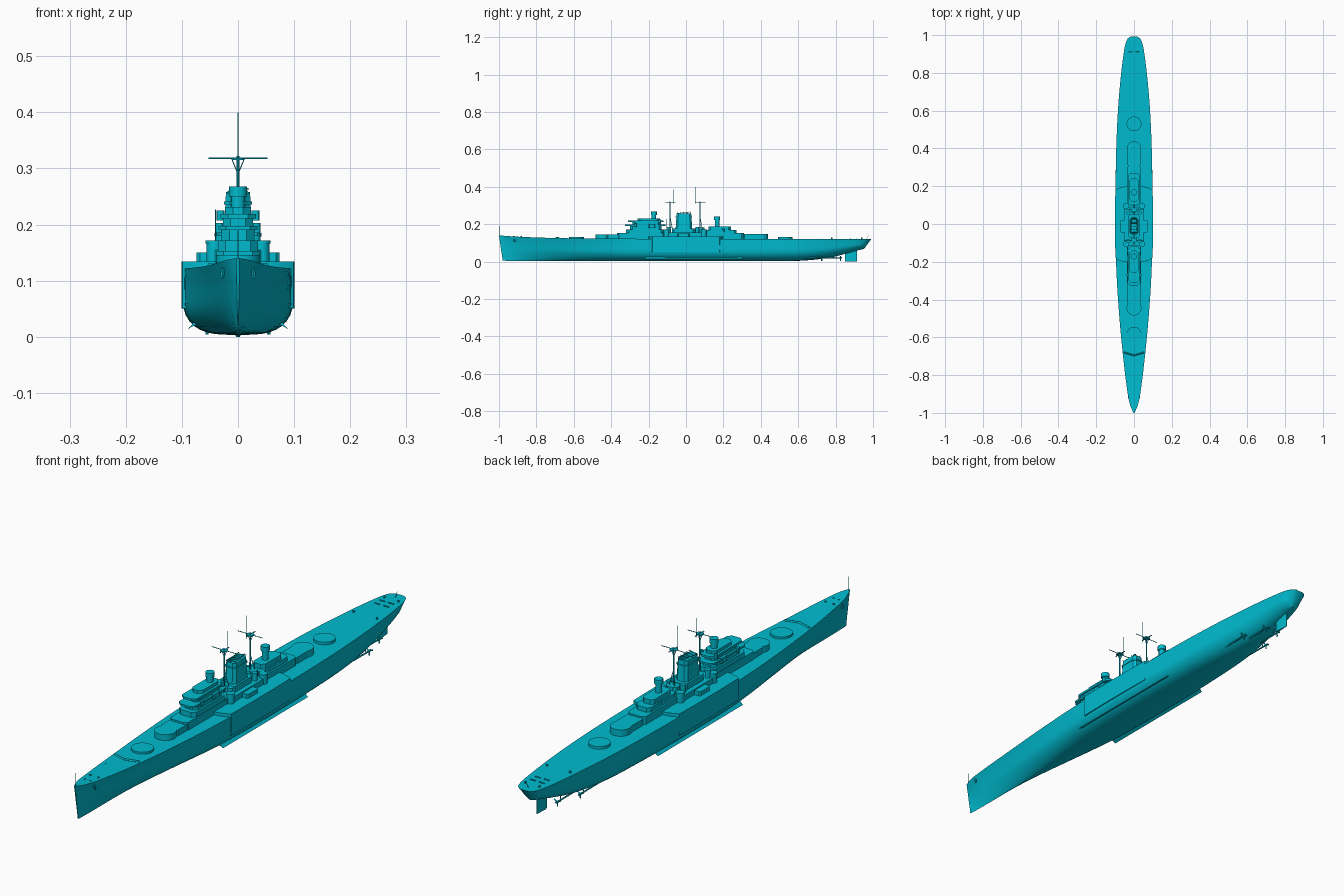
import bpy, bmesh, math
from mathutils import Vector

if "Cube" in bpy.data.objects:
    bpy.data.objects.remove(bpy.data.objects["Cube"])

paint = bpy.data.materials.new("teal_paint")
paint.diffuse_color = (0.0, 0.5, 0.63, 1)
paint.use_nodes = True
paint.node_tree.nodes["Principled BSDF"].inputs["Base Color"].default_value = paint.diffuse_color


def finish(name, bm, smooth=True):
    bmesh.ops.recalc_face_normals(bm, faces=bm.faces)
    me = bpy.data.meshes.new(name)
    bm.to_mesh(me)
    bm.free()
    ob = bpy.data.objects.new(name, me)
    bpy.context.collection.objects.link(ob)
    me.materials.append(paint)
    if smooth:
        bpy.ops.object.select_all(action='DESELECT')
        ob.select_set(True)
        bpy.context.view_layer.objects.active = ob
        bpy.ops.object.shade_smooth_by_angle(angle=math.radians(30))
    return ob


def loft(name, rings, closed=True):
    bm = bmesh.new()
    vs = [[bm.verts.new(p) for p in r] for r in rings]
    n = len(vs[0])
    for a, b in zip(vs, vs[1:]):
        for i in range(n):
            bm.faces.new((a[i], a[(i + 1) % n], b[(i + 1) % n], b[i]))
    bm.faces.new(vs[0])
    bm.faces.new(vs[-1])
    return finish(name, bm)


def prism(name, outline, z0, z1, taper=1.0):
    cy = sum(p[1] for p in outline) / len(outline)
    return loft(name, [[(x, y, z0) for x, y in outline],
                       [(x * taper, cy + (y - cy) * taper, z1) for x, y in outline]])


def house(name, y0, y1, w, z0, z1, c=0.012, taper=1.0, x=0):
    # deckhouse: rectangle with cut corners
    o = [(w, y0 + c), (w, y1 - c), (w - c, y1), (c - w, y1),
         (-w, y1 - c), (-w, y0 + c), (c - w, y0), (w - c, y0)]
    return prism(name, [(x + a, b) for a, b in o], z0, z1, taper)


def drum(name, x, y, r, z0, z1, n=32, taper=1.0):
    rings = []
    for z, k in ((z0, 1), (z1, taper)):
        rings.append([(x + r * k * math.cos(2 * math.pi * i / n),
                       y + r * k * math.sin(2 * math.pi * i / n), z) for i in range(n)])
    return loft(name, rings)


def rod(name, a, b, r=0.0015, n=6):
    a, b = Vector(a), Vector(b)
    q = (b - a).to_track_quat('Z', 'Y')
    return loft(name, [[p + q @ Vector((r * math.cos(2 * math.pi * i / n), r * math.sin(2 * math.pi * i / n), 0))
                        for i in range(n)] for p in (a, b)])


# Hull stations: y, deck half width, waterline half width, keel z, deck z, fullness, rake
ST = [(-1, .003, .002, .005, .140, 1, .02),
      (-.96, .02, .008, .004, .137, 1, .015),
      (-.9, .033, .017, .003, .133, 1.05, .005),
      (-.7, .058, .041, .003, .126, 1.2, 0),
      (-.45, .081, .071, .003, .123, 1.6, 0),
      (-.2, .095, .094, .003, .122, 2, 0),
      (.1, .098, .098, .003, .122, 2.1, 0),
      (.4, .094, .094, .003, .122, 2, 0),
      (.6, .085, .083, .004, .122, 1.8, 0),
      (.75, .073, .067, .018, .122, 1.6, 0),
      (.88, .058, .052, .045, .122, 1.5, -.015),
      (.95, .046, .040, .060, .122, 1.5, -.032),
      (.98, .034, .028, .065, .122, 1.5, -.04),
      (.992, .018, .013, .068, .122, 1.5, -.04)]


def station(i, t):
    # smooth curve through neighbouring stations
    s = [ST[min(max(i + k, 0), len(ST) - 1)] for k in (-1, 0, 1, 2)]
    out = []
    for col in range(7):
        p = [row[col] for row in s]
        h = p_y = s[2][0] - s[1][0]
        m1 = (p[2] - p[0]) / (s[2][0] - s[0][0]) * h
        m2 = (p[3] - p[1]) / (s[3][0] - s[1][0]) * h
        out.append((2*t**3 - 3*t*t + 1) * p[1] + (t**3 - 2*t*t + t) * m1
                   + (3*t*t - 2*t**3) * p[2] + (t**3 - t*t) * m2)
    out[0] = s[1][0] + h * t
    return out


def hull_ring(s):
    y, w, ww, kz, dz, p, rake = s
    half = []
    for u in (.015, .04, .08, .13, .2, .3, .4, .5, .65, .82, 1):
        v = min(u / .5, 1)
        x = ww * (1 - (1 - v) ** p) ** (1 / max(2 * p - 1, 1))
        if u > .5:
            x = ww + (w - ww) * ((u - .5) / .5) ** 1.3
        half.append((max(x, .001), y + rake * (1 - u), kz + (dz - kz) * u))
    return [(0, y + rake, kz)] + half + [(-a, b, c) for a, b, c in reversed(half)]


rings = [hull_ring(station(i, k / 5)) for i in range(len(ST) - 1) for k in range(5)]
rings.append(hull_ring(ST[-1]))
loft("hull", rings)

# Armour belt with raised midship deck and curved ends
side = [(.02, -.203), (.05, -.2), (.08, -.192), (.0985, -.18), (.1005, -.05), (.1005, .1),
        (.0985, .18), (.08, .19), (.05, .198), (.02, .2)]
prism("midship_belt", side + [(-x, y) for x, y in reversed(side)], .05, .134)

# Barbettes and their surrounding deckhouses
for n, y, r, z in (("front_low", -.585, .04, .132), ("front_high", -.445, .039, .146),
                   ("aft_high", .4, .038, .147), ("aft_low", .53, .039, .132)):
    drum(n + "_barbette", 0, y, r, .115, z, 40)
house("front_deckhouse", -.43, -.3, .036, .115, .146)
house("lower_deckhouse", -.37, .31, .038, .115, .153)
house("aft_deckhouse", .3, .4, .034, .115, .147)
house("midship_deckhouse", -.13, .11, .05, .115, .155, .02)

# Forward bridge tiers: y range, half width, z range
for i, (a, b, w, z0, z1) in enumerate((
        (-.32, -.12, .036, .15, .172), (-.30, -.13, .029, .17, .192),
        (-.325, -.11, .035, .19, .197), (-.285, -.135, .027, .195, .212),
        (-.31, -.12, .032, .211, .219), (-.26, -.14, .023, .218, .231))):
    house("bridge_tier_%d" % i, a, b, w, z0, z1, .014)

# Aft tiers
for i, (a, b, w, z0, z1) in enumerate((
        (.1, .27, .031, .15, .170), (.12, .24, .025, .168, .188),
        (.06, .10, .024, .15, .182))):
    house("aft_tier_%d" % i, a, b, w, z0, z1)

# Directors fore and aft
for n, y, z in (("front", -.172, .268), ("aft", .167, .24)):
    drum(n + "_director_stem", 0, y, .012, z - .06, z - .01, 24)
    drum(n + "_director_head", 0, y, .016, z - .018, z, 24)

# Funnel with rim and sunken mouth
house("funnel_base", -.075, .05, .032, .15, .178)
funnel = house("funnel", -.056, .034, .025, .17, .258, .011, .86)
bm = bmesh.new()
bm.from_mesh(funnel.data)
top = max(bm.faces, key=lambda f: f.calc_center_median().z)
bmesh.ops.inset_region(bm, faces=[top], thickness=.003)
bmesh.ops.translate(bm, vec=(0, 0, -.02), verts=top.verts)
bm.to_mesh(funnel.data)
bm.free()
house("funnel_collar", -.055, .033, .025, .236, .241, .011)
for i in range(5):
    y = -.045 + i * .0168
    rod("funnel_cage_%d" % i, (-.019, y, .258), (.019, y, .264))
for s in (-1, 1):
    rod("funnel_cage_side", (s * .017, -.046, .257), (s * .012, .024, .266))

# Mirrored side fittings
for s, n in ((-1, "left"), (1, "right")):
    for i, (x, y, r, z) in enumerate(((.042, -.105, .014, .172), (.042, .095, .014, .172),
                                      (.03, -.09, .01, .185), (.03, .06, .009, .185))):
        drum("%s_mount_%d" % (n, i), s * x, y, r, .13, z, 20)
        drum("%s_mount_rim_%d" % (n, i), s * x, y, r * 1.15, z - .006, z, 20)
    house(n + "_sponson", -.045, .02, .018, .125, .15, .006, x=s * .056)
    house(n + "_bridge_wing", -.2, -.165, .01, .18, .2, .004, x=s * .028)
    for i, (y, x, z) in enumerate(((-.27, .033, .197), (-.14, .031, .219), (.2, .026, .17))):
        drum("%s_tub_%d" % (n, i), s * x, y, .007, z - .012, z + .006, 12)
    # Bilge keel, shafts and screws
    loft(n + "_bilge_keel", [[(s * .074, y, .022), (s * .078, y, .026), (s * .09, y, .0135)]
                             for y in (-.22, .3)])
    for i, (x, y0, y1) in enumerate(((.055, .48, .72), (.027, .62, .82))):
        rod("%s_shaft_%d" % (n, i), (s * x, y0, .022), (s * x, y1, .02), .003, 8)
        rod("%s_strut_%d" % (n, i), (s * x, y1 - .015, .02), (s * x * .8, y1 - .01, .07), .002)
        rod("%s_hub_%d" % (n, i), (s * x, y1, .02), (s * x, y1 + .015, .02), .004, 8)
        for k in range(3):
            a = k * 2 * math.pi / 3 + .5
            c = Vector((s * x, y1 + .006, .02))
            rod("%s_blade_%d" % (n, i), c, c + Vector((math.cos(a), 0, math.sin(a))) * .016, .003, 4)
    # Deck bollards, stern racks and anchor gear
    for y, x in ((-.92, .012), (-.88, .018), (-.76, .035), (.78, .05), (.94, .03)):
        drum(n + "_bollard", s * x, y, .004, .118, .136 if y < -.8 else .128, 10)
    rod(n + "_anchor", (s * .026, -.92, .122), (s * .029, -.915, .105), .004)
    for y in (.88, .91):
        rod(n + "_stern_rack", (s * .008, y, .125), (s * .03, y, .125), .002)
    rod(n + "_breakwater", (0, -.695, .127), (s * .053, -.68, .127), .004, 4)

# Rudder
prism("rudder", [(0, .85), (.004, .865), (.001, .915), (-.001, .915), (-.004, .865)], 0, .06)

# Masts with yards, braces and radar frames
for n, y, tip, ty in (("front", -.085, .385, -.065), ("aft", .075, .4, .05)):
    rod(n + "_mast", (0, y, .15), (0, y, .322), .0028, 8)
    rod(n + "_topmast", (0, ty, .31), (0, ty, tip), .001)
    rod(n + "_mast_spreader", (0, y - .025, .318), (0, y + .03, .318), .0018)
    rod(n + "_yard", (-.053, y, .318), (.053, y, .318), .0013)
    for s in (-1, 1):
        rod(n + "_brace", (0, y, .29), (s * .012, y, .319), .001)
        rod(n + "_leg", (s * .016, y + .015, .16), (0, y, .24), .0015)
    house(n + "_radar_platform", y - .012, y + .012, .012, .315, .319, .004)
rod("jackstaff", (0, -.995, .135), (0, -.995, .19), .001)
rod("ensign_staff", (0, .965, .12), (0, .975, .14), .001)
rod("whip_left", (-.04, -.105, .17), (-.04, -.105, .227), .0007)
